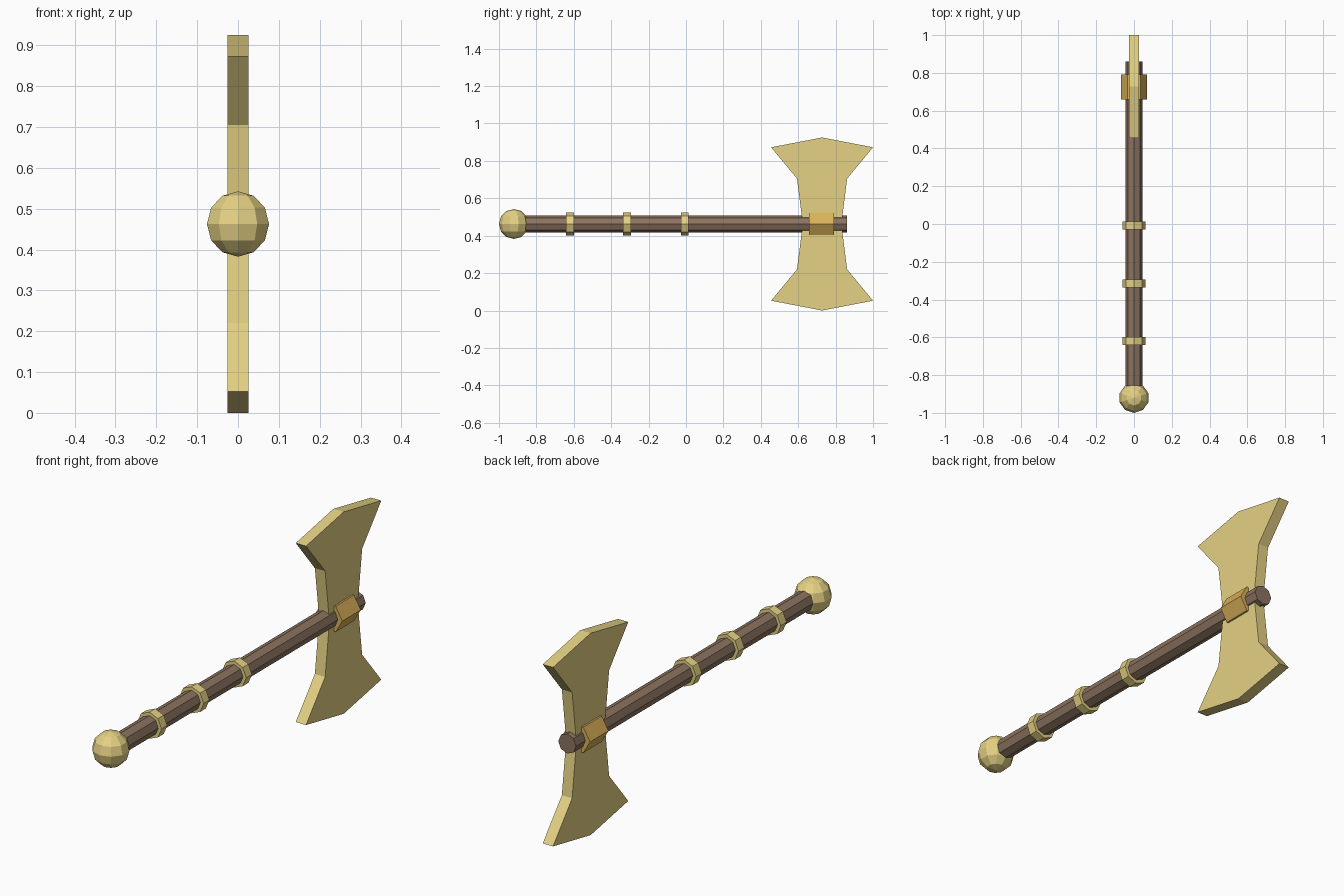
import bpy, bmesh
from math import cos, sin, tau
from mathutils import Vector

if "Cube" in bpy.data.objects:
    bpy.data.objects.remove(bpy.data.objects["Cube"])

MID = 0.4625


def material(name, rgb):
    m = bpy.data.materials.new(name)
    m.diffuse_color = (*rgb, 1)
    m.use_nodes = True
    m.node_tree.nodes["Principled BSDF"].inputs["Base Color"].default_value = m.diffuse_color
    return m


WOOD = material("wood", (0.26, 0.17, 0.115))
BRASS = material("brass", (0.78, 0.64, 0.23))
GOLD = material("gold", (0.70, 0.44, 0.10))


def finish(name, bm, mat):
    bmesh.ops.recalc_face_normals(bm, faces=bm.faces)
    me = bpy.data.meshes.new(name)
    bm.to_mesh(me)
    bm.free()
    me.materials.append(mat)
    ob = bpy.data.objects.new(name, me)
    bpy.context.collection.objects.link(ob)
    return ob


def extrude(name, points, offset, mat):
    bm = bmesh.new()
    face = bm.faces.new([bm.verts.new(p) for p in points])
    new = bmesh.ops.extrude_face_region(bm, geom=[face], use_keep_orig=True)["geom"]
    bmesh.ops.translate(bm, vec=Vector(offset),
                        verts=[g for g in new if isinstance(g, bmesh.types.BMVert)])
    return finish(name, bm, mat)


def rod(name, y0, y1, radius, sides, mat):
    ring = [(radius * cos(tau * i / sides), y0, MID + radius * sin(tau * i / sides))
            for i in range(sides)]
    return extrude(name, ring, (0, y1 - y0, 0), mat)


# Octagonal shaft with three grip bands and a hexagonal collar
rod("shaft", -0.90, 0.86, 0.045, 8, WOOD)
for i, y in enumerate((-0.62, -0.315, -0.007)):
    rod(f"grip_band_{i + 1}", y - 0.021, y + 0.021, 0.061, 8, BRASS)
rod("head_collar", 0.658, 0.792, 0.068, 6, GOLD)

# Faceted pommel ball
bm = bmesh.new()
bmesh.ops.create_uvsphere(bm, u_segments=10, v_segments=6, radius=0.08)
pommel = finish("pommel", bm, BRASS)
pommel.location = (0, -0.92, MID)

# Double blade: a quarter outline (y offset, height) mirrored both ways
quarter = [(0.103, 0), (0.134, 0.2425), (0.2725, 0.41)]
right = [(y, -z) for y, z in quarter[:0:-1]] + quarter
left = [(-y, z) for y, z in quarter[::-1]] + [(-y, -z) for y, z in quarter[1:]]
outline = [(0, -0.4625)] + right + [(0, 0.4625)] + left
extrude("double_blade", [(-0.026, 0.7275 + y, MID + z) for y, z in outline],
        (0.052, 0, 0), BRASS)
